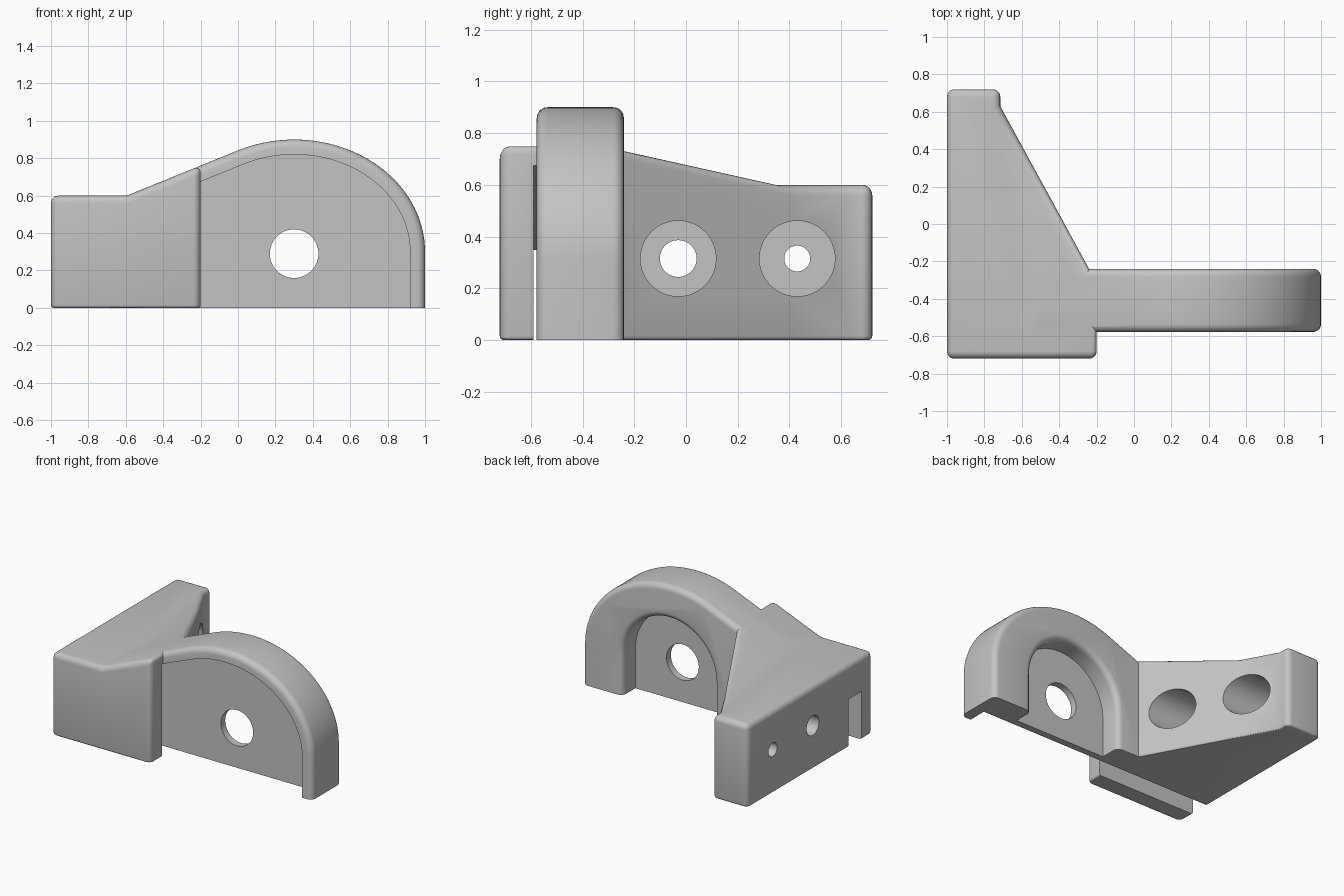
import bpy, bmesh, math
from mathutils import Vector

if "Cube" in bpy.data.objects:
    bpy.data.objects.remove(bpy.data.objects["Cube"])

SLOPE, CX, CZ = 0.407, 0.3, 0.3
ARM_FRONT, ARM_BACK = -0.577, -0.24
PLATE_FRONT, PLATE_BACK = -0.44, -0.39

grey = bpy.data.materials.new("warm_grey_plastic")
grey.use_nodes = True
grey.diffuse_color = (0.55, 0.55, 0.55, 1)
grey.node_tree.nodes["Principled BSDF"].inputs["Base Color"].default_value = (0.55, 0.55, 0.55, 1)


def prism(name, points, direction):
    """Extrude a closed flat outline along a direction."""
    bm = bmesh.new()
    face = bm.faces.new([bm.verts.new(p) for p in points])
    out = bmesh.ops.extrude_face_region(bm, geom=[face])
    new = [v for v in out["geom"] if isinstance(v, bmesh.types.BMVert)]
    bmesh.ops.translate(bm, verts=new, vec=Vector(direction))
    bmesh.ops.recalc_face_normals(bm, faces=bm.faces[:])
    mesh = bpy.data.meshes.new(name)
    bm.to_mesh(mesh)
    bm.free()
    obj = bpy.data.objects.new(name, mesh)
    bpy.context.scene.collection.objects.link(obj)
    mesh.materials.append(grey)
    return obj


def combine(obj, other, operation):
    """Apply a boolean and discard the helper."""
    mod = obj.modifiers.new("combine", "BOOLEAN")
    mod.operation, mod.solver, mod.object = operation, "EXACT", other
    graph = bpy.context.evaluated_depsgraph_get()
    mesh = bpy.data.meshes.new_from_object(obj.evaluated_get(graph))
    obj.modifiers.clear()
    obj.data = mesh
    bpy.data.objects.remove(other)


def round_edges(obj, rule, radius, segments=5):
    bm = bmesh.new()
    bm.from_mesh(obj.data)
    edges = [e for e in bm.edges if rule(e)]
    bmesh.ops.bevel(bm, geom=edges, offset=radius, offset_type="OFFSET",
                    segments=segments, profile=0.5, affect="EDGES")
    bm.to_mesh(obj.data)
    bm.free()


def both(edge, axis, value):
    return all(abs(v.co[axis] - value) < 1e-3 for v in edge.verts)


def dome(inset, left, y, base):
    """Slope running tangent into an elliptical shoulder, moved inwards by inset."""
    rx, rz = 0.7 - inset, 0.6 - inset
    start = math.atan2(rx * SLOPE, rz)
    pts = [(CX + rx, y, base)]
    for i in range(41):
        a = (math.pi / 2 + start) * i / 40
        pts.append((CX + rx * math.cos(a), y, CZ + rz * math.sin(a)))
    x, _, z = pts[-1]
    pts += [(left, y, z - SLOPE * (x - left)), (left, y, base)]
    return pts


def circle(axis, centre, radius, n=48):
    pts = []
    for i in range(n):
        a = 2 * math.pi * i / n
        c, s = radius * math.cos(a), radius * math.sin(a)
        pts.append(Vector(centre) + (Vector((0, c, s)) if axis == "x" else Vector((c, 0, s))))
    return pts


# Arm with an arched recess in its back
arm = prism("arm", dome(0, -0.5, ARM_FRONT, 0), (0, ARM_BACK - ARM_FRONT, 0))
R, AX = 0.37, 0.31
arch = [(AX + R, PLATE_BACK, -0.1)]
arch += [(AX + R * math.cos(math.pi * i / 32), PLATE_BACK, 0.29 + R * math.sin(math.pi * i / 32))
         for i in range(33)]
arch.append((AX - R, PLATE_BACK, -0.1))
combine(arm, prism("back_recess", arch, (0, 0.4, 0)), "DIFFERENCE")
round_edges(arm, lambda e: (both(e, 1, ARM_BACK) or both(e, 1, ARM_FRONT))
            and not both(e, 2, 0) and not both(e, 0, -0.5), 0.042)

# Wedge-shaped mounting block, its top rising in line with the arm
plan = [(-1, -0.72), (-0.2, -0.72), (-0.2, -0.5), (-0.191, -0.33),
        (-0.715, 0.63), (-0.715, 0.72), (-1, 0.72)]
block = prism("bracket_body", [(x, y, 0) for x, y in plan], (0, 0, 0.6))
bm = bmesh.new()
bm.from_mesh(block.data)
ridge = (0.6 - 0.842) / SLOPE
bmesh.ops.bisect_plane(bm, geom=bm.verts[:] + bm.edges[:] + bm.faces[:],
                       plane_co=(ridge, 0, 0), plane_no=(1, 0, 0))
for v in bm.verts:
    if v.co.z > 0.5:
        v.co.z = max(0.6, 0.842 + SLOPE * v.co.x)
bmesh.ops.dissolve_edges(bm, edges=[e for e in bm.edges if both(e, 0, ridge) and both(e, 2, 0)])
bm.to_mesh(block.data)
bm.free()
round_edges(block, lambda e: e.is_convex and e.calc_face_angle(0) > 0.5
            and not both(e, 2, 0), 0.04)
round_edges(block, lambda e: both(e, 2, 0) and e.calc_face_angle(0) > 0.5, 0.015, 3)
combine(block, arm, "UNION")

# Front recess, continuing as a slot through the block
combine(block, prism("front_slot", dome(0.08, -1.1, -0.59, -0.1),
                     (0, PLATE_FRONT + 0.59, 0)), "DIFFERENCE")

# Pivot hole through the thin plate
combine(block, prism("pivot_hole", circle("y", (0.3, -0.65, 0.29), 0.13), (0, 0.6, 0)), "DIFFERENCE")

# Counterbored screw holes
for y, radius in ((-0.03, 0.071), (0.43, 0.05)):
    combine(block, prism("counterbore", circle("x", (-0.88, y, 0.315), 0.146), (0.9, 0, 0)), "DIFFERENCE")
    combine(block, prism("screw_hole", circle("x", (-1.2, y, 0.315), radius), (0.5, 0, 0)), "DIFFERENCE")

# Smooth the curved surfaces, keep hard edges
bpy.ops.object.select_all(action="DESELECT")
block.select_set(True)
bpy.context.view_layer.objects.active = block
bpy.ops.object.shade_smooth_by_angle(angle=math.radians(30))
